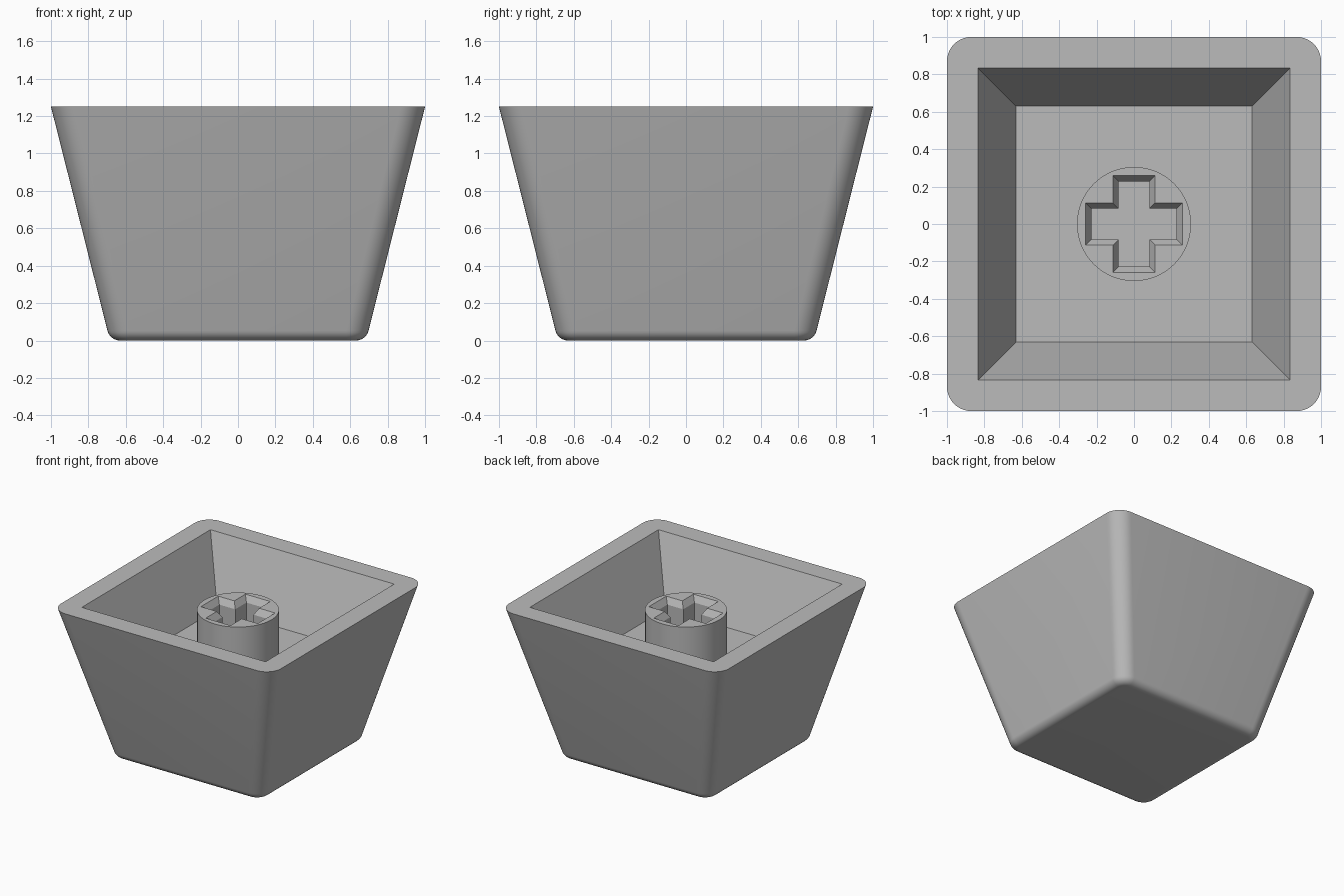
import bpy, bmesh, math

if "Cube" in bpy.data.objects:
    bpy.data.objects.remove(bpy.data.objects["Cube"])

H = 1.25          # overall height
FLOOR = 0.73      # cavity floor
STEM_TOP = 1.134

grey = bpy.data.materials.new("plain grey")
grey.diffuse_color = (0.5, 0.5, 0.5, 1)
grey.use_nodes = True
grey.node_tree.nodes["Principled BSDF"].inputs["Base Color"].default_value = grey.diffuse_color


def rounded_square(half, r, z, steps=10):
    pts = []
    for q in range(4):
        mid = math.radians(45 + 90 * q)
        cx = math.copysign(half - r, math.cos(mid))
        cy = math.copysign(half - r, math.sin(mid))
        for i in range(steps + 1):
            a = math.radians(90 * q + 90 * i / steps)
            pts.append((cx + r * math.cos(a), cy + r * math.sin(a), z))
    return pts


def square(half, z):
    return [(half, half, z), (-half, half, z), (-half, -half, z), (half, -half, z)]


def cross(length, width, z):
    pts = []
    for q in range(4):
        c, s = round(math.cos(q * math.pi / 2)), round(math.sin(q * math.pi / 2))
        for x, y in ((length, -width), (length, width), (width, width)):
            pts.append((x * c - y * s, x * s + y * c, z))
    return pts


def ring(bm, pts):
    return [bm.verts.new(p) for p in pts]


def bridge(bm, a, b):
    n = len(a)
    for i in range(n):
        j = (i + 1) % n
        bm.faces.new((a[i], a[j], b[j], b[i]))


def finish(bm, name):
    bmesh.ops.recalc_face_normals(bm, faces=bm.faces)
    mesh = bpy.data.meshes.new(name)
    bm.to_mesh(mesh)
    bm.free()
    mesh.materials.append(grey)
    ob = bpy.data.objects.new(name, mesh)
    bpy.context.collection.objects.link(ob)
    bpy.ops.object.select_all(action='DESELECT')
    bpy.context.view_layer.objects.active = ob
    ob.select_set(True)
    bpy.ops.object.shade_smooth_by_angle(angle=math.radians(30))


# Tapered shell: filleted base, sloping sides, rim and cavity
STEPS = 10
bm = bmesh.new()
R = 0.07
slope = math.atan(0.25)
rings = []
for i in range(9):
    a = (math.pi / 2 - slope) * i / 8
    half = 0.63 + R * math.sin(a)
    rings.append(ring(bm, rounded_square(half, 0.05 + R * math.sin(a), R - R * math.cos(a), STEPS)))
rings.append(ring(bm, rounded_square(1.0, 0.13, H, STEPS)))
bm.faces.new(rings[0])
for a, b in zip(rings, rings[1:]):
    bridge(bm, a, b)
top = rings[-1]
lip = ring(bm, square(0.835, H))
base = ring(bm, square(0.63, FLOOR))
for q in range(4):
    k = q * (STEPS + 1)
    for i in range(STEPS):
        bm.faces.new((top[k + i], top[k + i + 1], lip[q]))
    nxt = (k + STEPS + 1) % len(top)
    bm.faces.new((top[k + STEPS], top[nxt], lip[(q + 1) % 4], lip[q]))
bridge(bm, lip, base)
bm.faces.new(base)
finish(bm, "cap_shell")

# Round stem with a chamfered cross-shaped socket
bm = bmesh.new()
N = 64
circle = [(0.305 * math.cos(2 * math.pi * i / N), 0.305 * math.sin(2 * math.pi * i / N)) for i in range(N)]
low = ring(bm, [(x, y, FLOOR) for x, y in circle])
high = ring(bm, [(x, y, STEM_TOP) for x, y in circle])
bridge(bm, low, high)
mouth = ring(bm, cross(0.258, 0.113, STEM_TOP))
throat = ring(bm, cross(0.228, 0.083, STEM_TOP - 0.05))
bottom = ring(bm, cross(0.228, 0.083, FLOOR + 0.003))
bridge(bm, mouth, throat)
bridge(bm, throat, bottom)
bm.faces.new(bottom)
edges = [bm.edges.get((r[i], r[(i + 1) % len(r)])) for r in (high, mouth) for i in range(len(r))]
bmesh.ops.triangle_fill(bm, edges=edges, use_beauty=True, normal=(0, 0, 1))
finish(bm, "stem")
